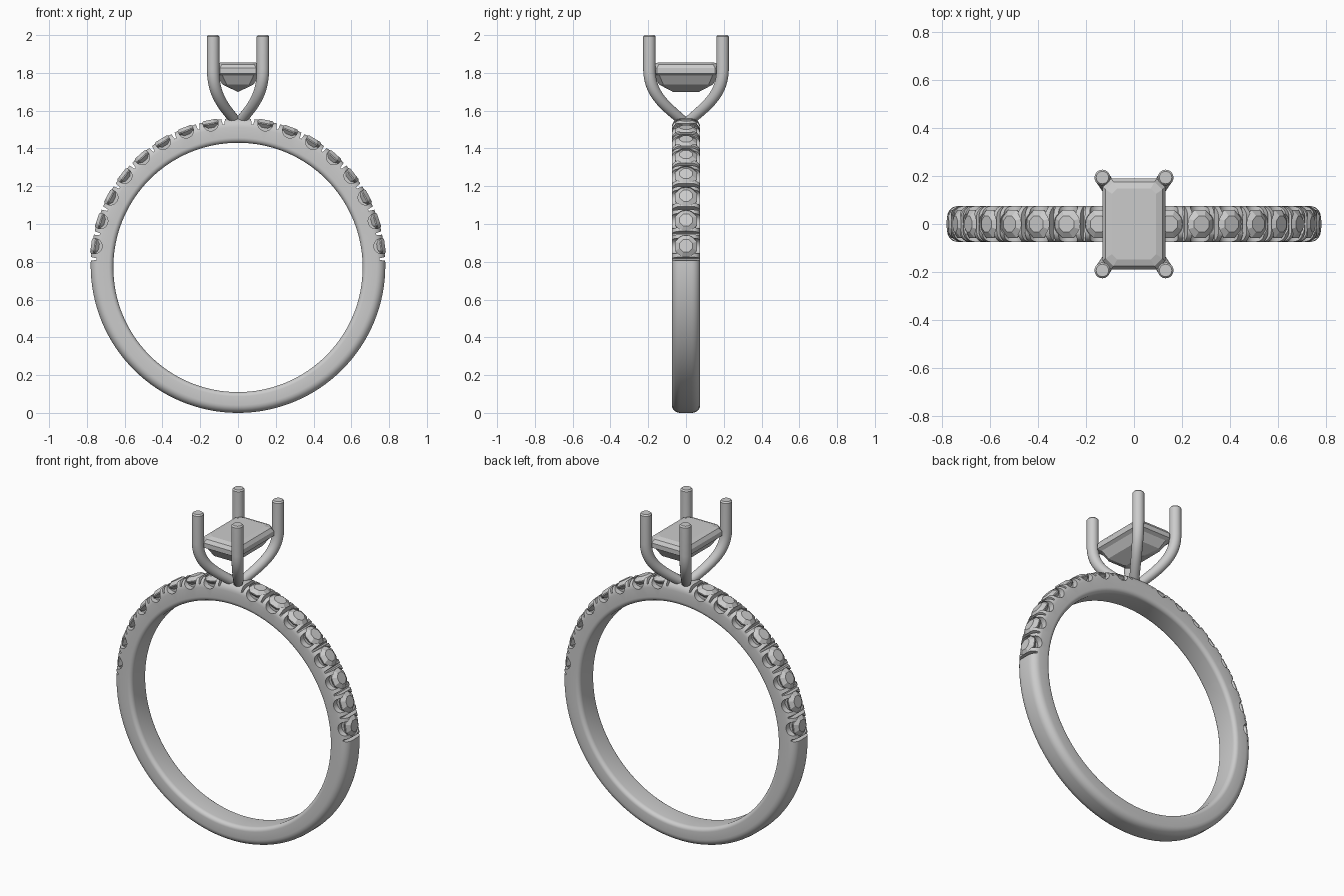
import bpy, bmesh
from math import sin, cos, pi, radians
from mathutils import Matrix, Vector

if "Cube" in bpy.data.objects:
    bpy.data.objects.remove(bpy.data.objects["Cube"])

CENTRE = 0.78      # height of the ring centre
STEP = 10.2        # degrees between accent stones
STONE_TILTS = [s * (10.9 + STEP * i) for s in (-1, 1) for i in range(8)]
NOTCH_TILTS = [s * (5.8 + STEP * i) for s in (-1, 1) for i in range(9)]


def make(name, bm):
    bmesh.ops.recalc_face_normals(bm, faces=bm.faces)
    me = bpy.data.meshes.new(name)
    bm.to_mesh(me)
    bm.free()
    ob = bpy.data.objects.new(name, me)
    bpy.context.collection.objects.link(ob)
    return ob


def loft(name, rings, closed=False):
    """Skin a list of equal-length point rings."""
    bm = bmesh.new()
    vs = [[bm.verts.new(p) for p in r] for r in rings]
    n = len(rings[0])
    pairs = list(zip(vs, vs[1:])) + ([(vs[-1], vs[0])] if closed else [])
    for a, b in pairs:
        for i in range(n):
            j = (i + 1) % n
            bm.faces.new((a[i], a[j], b[j], b[i]))
    if not closed:
        bm.faces.new(vs[0])
        bm.faces.new(vs[-1])
    return make(name, bm)


def radial(tilt):
    """Frame at the ring centre whose z axis points outward at this tilt."""
    return Matrix.Translation((0, 0, CENTRE)) @ Matrix.Rotation(radians(tilt), 4, 'Y')


def smooth(ob, angle=35):
    bpy.ops.object.select_all(action='DESELECT')
    ob.select_set(True)
    bpy.context.view_layer.objects.active = ob
    bpy.ops.object.shade_smooth_by_angle(angle=radians(angle))


def bake(ob):
    """Replace the mesh with its modified result."""
    dg = bpy.context.evaluated_depsgraph_get()
    me = bpy.data.meshes.new_from_object(ob.evaluated_get(dg))
    ob.modifiers.clear()
    ob.data = me


# Band: rounded section (radius, y) swept round the ring
section = []
for r, y, rad, start in ((0.78, 0.075, 0.045, 0), (0.66, 0.075, 0.025, 90),
                         (0.66, -0.075, 0.025, 180), (0.78, -0.075, 0.045, 270)):
    cr = r - rad if r > 0.7 else r + rad
    cy = y - rad if y > 0 else y + rad
    for k in range(7):
        a = radians(start + 15 * k)
        section.append((cr + rad * cos(a), cy + rad * sin(a)))
rings = []
for i in range(128):
    a = 2 * pi * i / 128
    rings.append([(r * cos(a), y, CENTRE + r * sin(a) - 0.01 * (0.78 - r) / 0.12)
                  for r, y in section])
band = loft("band", rings, closed=True)

# Cutters: round seats, half-moon side scallops, slits between stones
seats, scallops, notches = bmesh.new(), bmesh.new(), bmesh.new()
for t in STONE_TILTS:
    m = radial(t)
    bmesh.ops.create_cone(seats, cap_ends=True, segments=24, radius1=0.058, radius2=0.058,
                          depth=0.06, matrix=m @ Matrix.Translation((0, 0, 0.783)))
    for y in (-0.07, 0.07):
        bmesh.ops.create_cone(scallops, cap_ends=True, segments=24, radius1=0.04,
                              radius2=0.04, depth=0.06,
                              matrix=m @ Matrix.Translation((0, y, 0.766))
                              @ Matrix.Rotation(pi / 2, 4, 'X'))
for t in NOTCH_TILTS:
    vs = bmesh.ops.create_cube(notches, size=1)["verts"]
    for v in vs:
        width = 0.026 if v.co.z > 0 else 0.009
        v.co = radial(t) @ Vector((v.co.x * width, v.co.y * 0.3, 0.775 + v.co.z * 0.05))
cutters = [make("seat_cutter", seats), make("scallop_cutter", scallops),
           make("notch_cutter", notches)]
for c in cutters:
    c.hide_render = True
    mod = band.modifiers.new(c.name, 'BOOLEAN')
    mod.operation, mod.solver, mod.object = 'DIFFERENCE', 'EXACT', c
bake(band)
for c in cutters:
    bpy.data.objects.remove(c)
smooth(band)

# Accent stones: eight-sided brilliants sharing one mesh
profile = ((0.036, 0.785), (0.063, 0.767), (0.063, 0.761), (0.003, 0.705))
stone = loft("accent_stone", [[(r * cos(pi * (k + 0.5) / 4), r * sin(pi * (k + 0.5) / 4), z)
                               for k in range(8)] for r, z in profile])
for i, t in enumerate(STONE_TILTS):
    ob = stone if i == 0 else stone.copy()
    if i:
        bpy.context.collection.objects.link(ob)
    ob.matrix_world = radial(t)

# Centre stone: stepped rectangle with clipped corners
def clipped(x, y, c, z):
    return [(x, y - c, z), (x - c, y, z), (c - x, y, z), (-x, y - c, z),
            (-x, c - y, z), (c - x, -y, z), (x - c, -y, z), (x, c - y, z)]

loft("centre_stone", [clipped(*s) for s in (
    (0.092, 0.148, 0.022, 1.855), (0.118, 0.176, 0.032, 1.845), (0.131, 0.19, 0.036, 1.825),
    (0.131, 0.19, 0.036, 1.797), (0.112, 0.17, 0.03, 1.785), (0.082, 0.142, 0.022, 1.738),
    (0.002, 0.07, 0.001, 1.70))])

# Prongs: one round wire, mirrored to four corners
ctrl = [Vector(p) for p in ((0.132, 0.194, 1.82), (0.132, 0.194, 1.68),
                            (0.075, 0.10, 1.62), (0.008, 0.010, 1.54))]
path = [(Vector((0.132, 0.194, 2.0)), 0.026), (Vector((0.132, 0.194, 1.992)), 0.033)]
for k in range(15):
    t = k / 14
    w = ((1 - t) ** 3, 3 * t * (1 - t) ** 2, 3 * t * t * (1 - t), t ** 3)
    path.append((sum((c * f for c, f in zip(ctrl, w)), Vector()), 0.033 - 0.006 * t))
rings = []
for i, (p, r) in enumerate(path):
    d = (path[min(i + 1, len(path) - 1)][0] - path[max(i - 1, 0)][0]).normalized()
    u = d.cross(Vector((0.83, -0.56, 0))).normalized()
    v = d.cross(u)
    rings.append([p + r * (u * cos(pi * k / 10) + v * sin(pi * k / 10)) for k in range(20)])
prongs = loft("prongs", rings)
mirror = prongs.modifiers.new("mirror", 'MIRROR')
mirror.use_axis = (True, True, False)
mirror.use_clip = False
mirror.use_mirror_merge = False
bake(prongs)
smooth(prongs)
